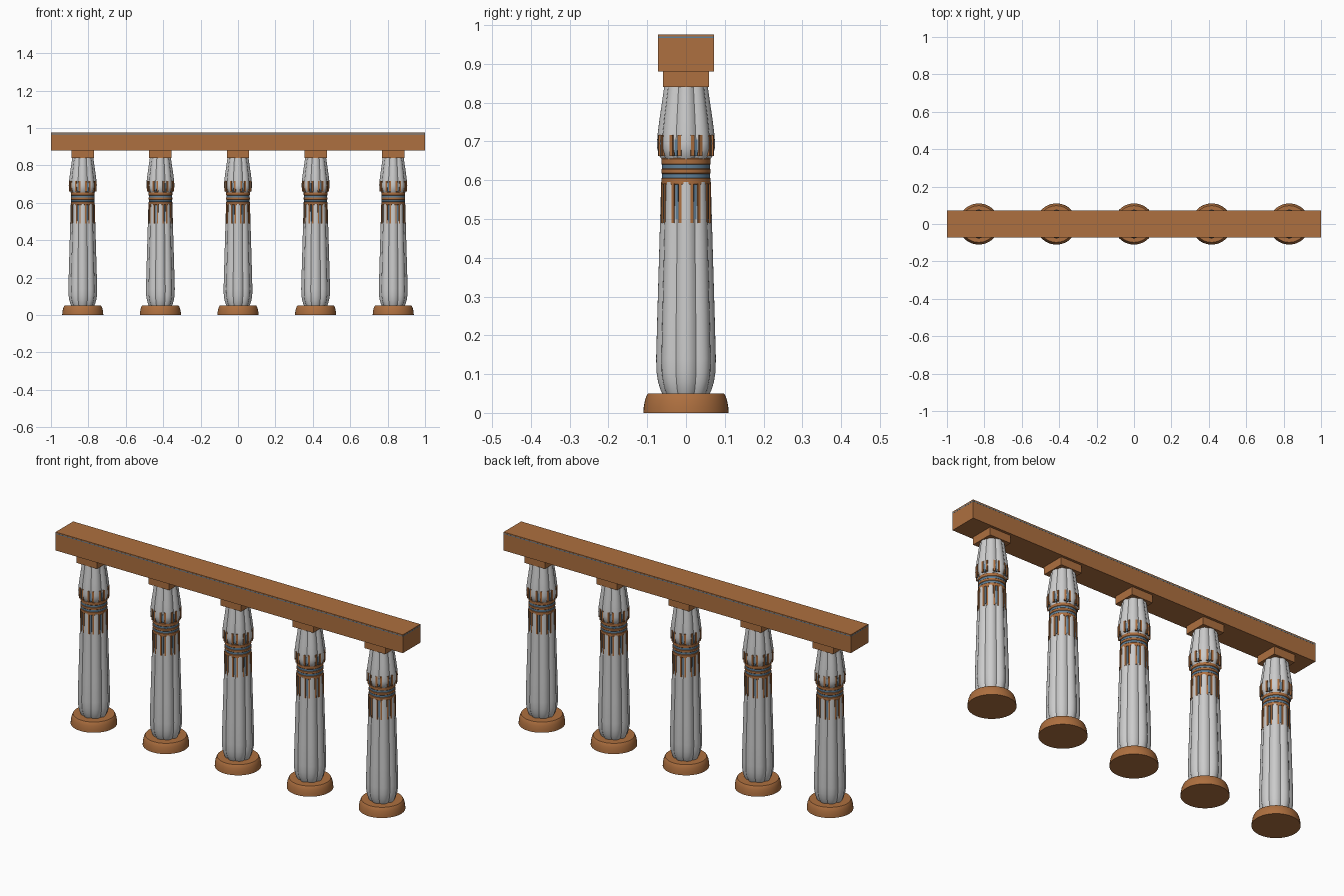
import bpy, bmesh
from math import sin, cos, pi, radians
from mathutils import Matrix

if "Cube" in bpy.data.objects:
    bpy.data.objects.remove(bpy.data.objects["Cube"])


def material(name, rgb):
    m = bpy.data.materials.new(name)
    m.diffuse_color = (*rgb, 1)
    m.use_nodes = True
    m.node_tree.nodes["Principled BSDF"].inputs["Base Color"].default_value = m.diffuse_color
    return m


ORANGE = material("ochre", (0.42, 0.16, 0.05))
BLUE = material("slate_blue", (0.12, 0.22, 0.32))
COLUMN_X = [-0.83, -0.415, 0, 0.415, 0.83]


def to_mesh(bm, name, mat=None, smooth=False):
    bmesh.ops.recalc_face_normals(bm, faces=bm.faces)
    me = bpy.data.meshes.new(name)
    bm.to_mesh(me)
    bm.free()
    if mat:
        me.materials.append(mat)
    if smooth:
        me.shade_smooth()
        me.set_sharp_from_angle(angle=radians(35))
    return me


def place(me, x=0):
    ob = bpy.data.objects.new(me.name, me)
    bpy.context.collection.objects.link(ob)
    ob.location.x = x


def lathe(bm, profile, sides=48, depth=0):
    """Closed turned solid; depth presses eight grooves between rounded stems."""
    rings = []
    for r, z in profile:
        ring = []
        for i in range(sides):
            a = 2 * pi * i / sides
            s = r * (1 - depth + depth * abs(cos(4 * a)))
            ring.append(bm.verts.new((s * cos(a), s * sin(a), z)))
        rings.append(ring)
    for lo, hi in zip(rings, rings[1:]):
        for i in range(sides):
            j = (i + 1) % sides
            bm.faces.new((lo[i], lo[j], hi[j], hi[i]))
    bm.faces.new(rings[0][::-1])
    bm.faces.new(rings[-1])


def box(bm, size, centre, turn=0):
    mat = (Matrix.Rotation(turn, 4, 'Z') @ Matrix.Translation(centre)
           @ Matrix.Diagonal((*size, 1)))
    bmesh.ops.create_cube(bm, size=1, matrix=mat)


def turned(name, profile, mat=None, sides=48, depth=0):
    bm = bmesh.new()
    lathe(bm, profile, sides, depth)
    return to_mesh(bm, name, mat, True)


def groove_strips(name, mat, offsets, width, r_in, r_out, z0, z1):
    """Upright strips repeated in each of the eight grooves."""
    bm = bmesh.new()
    for k in range(8):
        for off in offsets:
            box(bm, (r_out - r_in, width, z1 - z0),
                ((r_in + r_out) / 2, 0, (z0 + z1) / 2),
                radians(22.5 + 45 * k + off))
    return to_mesh(bm, name, mat)


def band_rings(name, mat, spans, r):
    bm = bmesh.new()
    for z0, z1 in spans:
        lathe(bm, [(r - 0.002, z0), (r, z0 + 0.002), (r, z1 - 0.002), (r - 0.002, z1)])
    return to_mesh(bm, name, mat, True)


# column parts, shared by all five columns
parts = [
    turned("column_base", [(0.11, 0), (0.109, 0.015), (0.106, 0.032),
                           (0.101, 0.046), (0.098, 0.05)], ORANGE),
    turned("bundled_shaft", [(0.060, 0.048), (0.066, 0.06), (0.072, 0.08),
                             (0.076, 0.105), (0.077, 0.14), (0.074, 0.25),
                             (0.069, 0.42), (0.064, 0.595)], None, 64, 0.11),
    turned("bud_capital", [(0.060, 0.65), (0.068, 0.662), (0.074, 0.68),
                           (0.075, 0.695), (0.073, 0.72), (0.068, 0.76),
                           (0.062, 0.80), (0.056, 0.842)], None, 64, 0.11),
    band_rings("neck_bands", ORANGE,
               [(0.588, 0.606), (0.616, 0.630), (0.640, 0.657)], 0.0635),
    band_rings("neck_band_inlays", BLUE, [(0.604, 0.618), (0.628, 0.642)], 0.0620),
    groove_strips("tied_stems", ORANGE, [-9, 9], 0.007, 0.050, 0.0655, 0.49, 0.592),
    groove_strips("tied_stem_cores", BLUE, [0], 0.006, 0.050, 0.0625, 0.50, 0.592),
    groove_strips("small_buds", ORANGE, [-9, 9], 0.009, 0.052, 0.0735, 0.662, 0.717),
    groove_strips("small_bud_cores", BLUE, [0], 0.006, 0.052, 0.0695, 0.662, 0.705),
]

# square block on top of each capital
bm = bmesh.new()
box(bm, (0.12, 0.118, 0.04), (0, 0, 0.86))
parts.append(to_mesh(bm, "abacus_block", ORANGE))

for x in COLUMN_X:
    for me in parts:
        place(me, x)

# long beam carried by the columns
bm = bmesh.new()
box(bm, (2, 0.144, 0.096), (0, 0, 0.928))
place(to_mesh(bm, "roof_beam", ORANGE))

# thin blue line under the beam's upper edge
bm = bmesh.new()
box(bm, (2.001, 0.145, 0.004), (0, 0, 0.968))
place(to_mesh(bm, "beam_line", BLUE))
